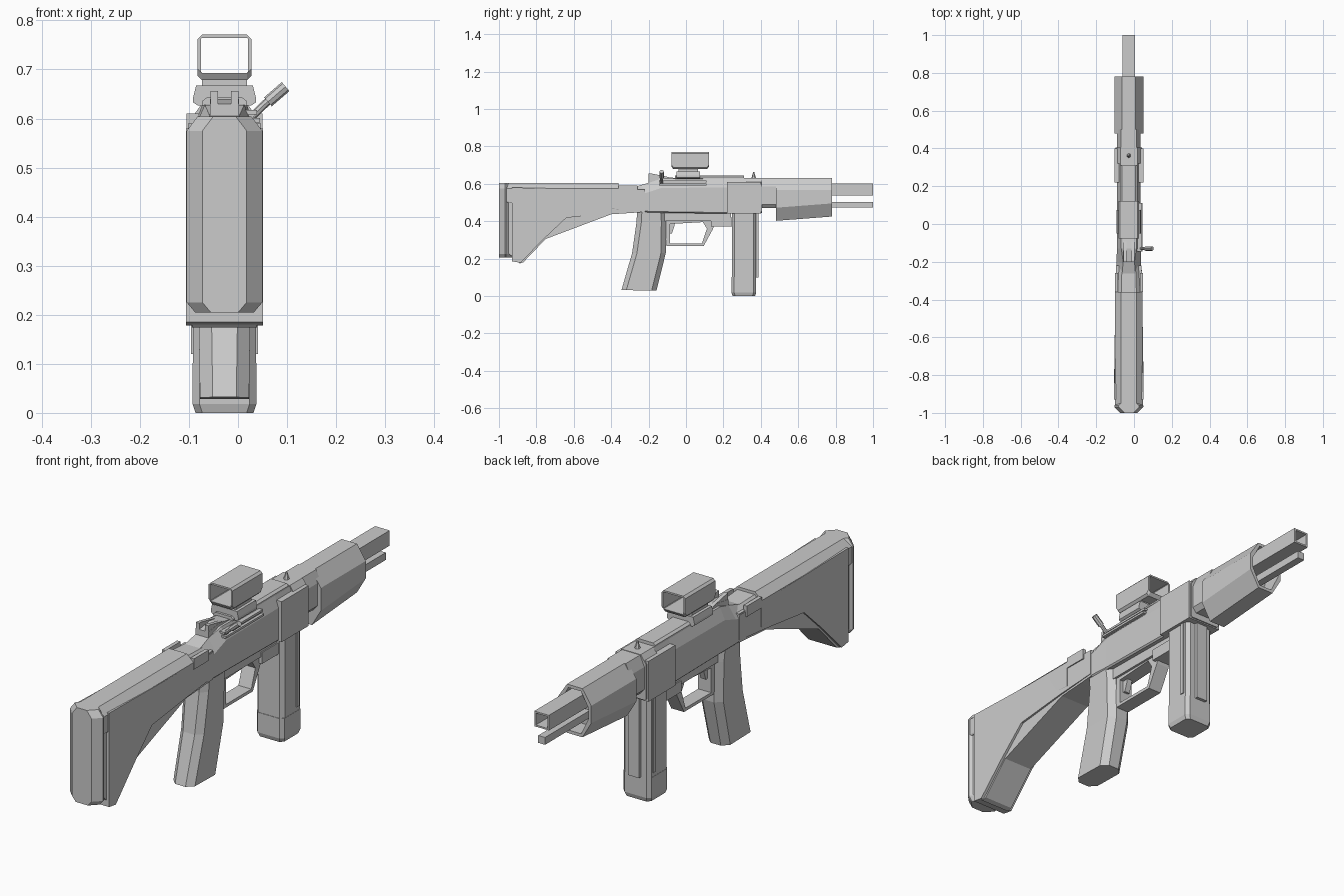
import bpy, bmesh
from mathutils import Vector

CX = -0.0275  # centre plane of the body


def loft(name, rings, cap=True, cyclic=False):
    bm = bmesh.new()
    vs = [[bm.verts.new(p) for p in r] for r in rings]
    n = len(rings[0])
    pairs = list(zip(vs, vs[1:])) + ([(vs[-1], vs[0])] if cyclic else [])
    for a, b in pairs:
        for i in range(n):
            j = (i + 1) % n
            bm.faces.new((a[i], a[j], b[j], b[i]))
    if cap and not cyclic:
        bm.faces.new(vs[0])
        bm.faces.new(vs[-1])
    bmesh.ops.recalc_face_normals(bm, faces=bm.faces)
    me = bpy.data.meshes.new(name)
    bm.to_mesh(me)
    bm.free()
    ob = bpy.data.objects.new(name, me)
    bpy.context.collection.objects.link(ob)
    return ob


def octo(y, z0, z1, hw, tf, td, bf, bd):
    """Upright eight-sided section: top flat/drop and bottom flat/rise."""
    half = [(bf, z0), (hw, z0 + bd), (hw, z1 - td), (tf, z1)]
    return [(CX + x, y, z) for x, z in half] + [(CX - x, y, z) for x, z in half[::-1]]


def plan(z, y0, y1, hw, c, shift=0.0):
    """Flat section with cut corners."""
    half = [(hw - c, y0), (hw, y0 + c), (hw, y1 - c), (hw - c, y1)]
    return [(CX + x, y, z + shift * (y - y0)) for x, y in half] + \
           [(CX - x, y, z + shift * (y - y0)) for x, y in half[::-1]]


def prism(name, pts, hw, cx=CX):
    """Side profile (y, z[, half width]) extruded across x."""
    w = [p[2] if len(p) > 2 else hw for p in pts]
    return loft(name, [[(cx + s * k, p[0], p[1]) for p, k in zip(pts, w)] for s in (-1, 1)])


def box(name, x0, x1, y0, y1, z0, z1):
    return prism(name, [(y0, z0), (y1, z0), (y1, z1), (y0, z1)], (x1 - x0) / 2, (x0 + x1) / 2)


def rod(name, a, b, r, n=8):
    a, b = Vector(a), Vector(b)
    bpy.ops.mesh.primitive_cylinder_add(vertices=n, radius=r, depth=(b - a).length, location=(a + b) / 2)
    ob = bpy.context.object
    ob.name = name
    ob.rotation_euler = (b - a).to_track_quat('Z', 'Y').to_euler()
    return ob


# Stock: butt pad, comb, core web and flared side flanks
loft("butt_pad", [plan(z, -1.0, -0.93, hw, 0.032) for z, hw in
                  ((0.205, 0.060), (0.225, 0.077), (0.575, 0.077), (0.604, 0.055))])
loft("stock_comb", [octo(-0.965, 0.50, 0.604, 0.074, 0.042, 0.03, 0.07, 0.005),
                    octo(-0.36, 0.46, 0.604, 0.072, 0.042, 0.03, 0.07, 0.005),
                    octo(-0.36, 0.46, 0.592, 0.070, 0.040, 0.03, 0.06, 0.005),
                    octo(-0.22, 0.46, 0.585, 0.066, 0.036, 0.03, 0.06, 0.005)])
prism("stock_core", [(-0.95, 0.58), (-0.22, 0.57), (-0.22, 0.45), (-0.28, 0.445), (-0.40, 0.437),
                     (-0.75, 0.305), (-0.87, 0.18), (-0.89, 0.174), (-0.95, 0.23)], 0.066)
prism("stock_flanks", [(-0.93, 0.58, 0.078), (-0.56, 0.572, 0.074), (-0.22, 0.565, 0.068),
                       (-0.22, 0.46, 0.068), (-0.40, 0.445, 0.072), (-0.64, 0.418, 0.075),
                       (-0.76, 0.305, 0.077), (-0.885, 0.178, 0.078), (-0.93, 0.185, 0.078)], 0.078)
for s in (-1, 1):
    x = CX + s * 0.066
    box("stock_clamp", x - 0.008, x + 0.008, -0.36, -0.26, 0.545, 0.59)

# Receiver and its neck
loft("receiver", [octo(y, a, b, hw, tf, 0.05, hw - 0.006, 0.006) for y, a, b, hw, tf in
                  ((-0.27, 0.45, 0.585, 0.066, 0.036), (-0.20, 0.447, 0.605, 0.065, 0.030),
                   (-0.13, 0.445, 0.628, 0.063, 0.040), (0.22, 0.44, 0.63, 0.062, 0.045),
                   (0.38, 0.445, 0.63, 0.062, 0.045))])
loft("front_neck", [octo(y, 0.47, 0.63, 0.062, 0.042, 0.045, 0.045, 0.02) for y in (0.36, 0.50)])
loft("front_collar", [octo(y, 0.445, 0.632, 0.07, 0.045, 0.035, 0.064, 0.006) for y in (0.32, 0.405)])
box("magazine_well", CX - 0.077, CX + 0.077, 0.22, 0.40, 0.44, 0.61)
box("trigger_housing", CX - 0.04, CX + 0.04, -0.12, 0.24, 0.40, 0.45)
box("magazine_catch", CX - 0.045, CX + 0.045, 0.135, 0.245, 0.372, 0.42)

# Handguard with a recessed front opening
h = lambda y, z0, d=0: octo(y, z0 + d, 0.63 - d, 0.077 - d, 0.036 - d / 2, 0.062, 0.036 - d / 2, 0.07)
loft("handguard", [h(0.48, 0.402), h(0.78, 0.425), h(0.78, 0.425, 0.013), h(0.70, 0.425, 0.013)])

# Square barrel with open bore, and the rod under it
b = lambda y, d=0: octo(y, 0.537 + d, 0.601 - d, 0.034 - d, 0.034 - d, 0.0001, 0.034 - d, 0.0001)
loft("barrel", [b(0.60), b(1.0), b(1.0, 0.007), b(0.85, 0.007)])
box("under_barrel_rod", CX - 0.016, CX + 0.016, 0.60, 1.0, 0.472, 0.503)

# Magazine with floor plate and front and side ribs
loft("magazine", [plan(z, 0.245, 0.375, 0.064, 0.014) for z in (0.10, 0.46)])
loft("magazine_floor", [plan(z, 0.243 + d, 0.375 - d, 0.065 - d, 0.014) for z, d in
                        ((0.0, 0.006), (0.018, 0.0), (0.102, 0.0))])
box("magazine_front_rib", CX - 0.025, CX + 0.025, 0.37, 0.388, 0.10, 0.45)
for s in (-1, 1):
    x = CX + s * 0.064
    box("magazine_side_rib", x - 0.004, x + 0.004, 0.335, 0.352, 0.12, 0.44)

# Raked pistol grip
loft("grip", [plan(z, y0, y1, hw, 0.026, sh) for z, y0, y1, hw, sh in
              ((0.032, -0.345, -0.158, 0.050, -0.02), (0.23, -0.288, -0.108, 0.053, 0),
               (0.40, -0.264, -0.106, 0.057, 0), (0.455, -0.262, -0.11, 0.060, 0))])

# Trigger guard loop and trigger
outer = [(-0.12, 0.41), (-0.105, 0.268), (0.095, 0.268), (0.145, 0.36), (0.16, 0.41)]
inner = [(-0.085, 0.385), (-0.085, 0.281), (0.085, 0.281), (0.112, 0.36), (0.09, 0.395)]
g = lambda p, s: [(CX + s * 0.03, y, z) for y, z in p]
loft("trigger_guard", [g(outer, -1), g(outer, 1), g(inner, 1), g(inner, -1)], cyclic=True)
prism("trigger", [(-0.085, 0.41), (-0.055, 0.41), (-0.063, 0.37), (-0.075, 0.335), (-0.086, 0.335)], 0.012)

# Top rail, rear notch sight and front post
loft("top_rail", [octo(y, 0.622, 0.643, 0.046, 0.036, 0.008, 0.036, 0.006) for y in (-0.06, 0.31)])
prism("rear_sight_base", [(-0.20, 0.605), (-0.13, 0.61), (-0.05, 0.63), (-0.13, 0.64), (-0.20, 0.63)], 0.03)
for s in (-1, 1):
    prism("rear_sight_ear", [(-0.20, 0.62), (-0.05, 0.625), (-0.12, 0.642), (-0.19, 0.656), (-0.20, 0.656)],
          0.008, CX + s * 0.021)
bpy.ops.mesh.primitive_cone_add(vertices=6, radius1=0.013, radius2=0.003, depth=0.035,
                                location=(CX, 0.362, 0.645))
bpy.context.object.name = "front_sight_post"

# Optic: clamp, neck and open rectangular housing
loft("optic_clamp", [octo(y, 0.627, 0.667, 0.064, 0.058, 0.024, 0.055, 0.006) for y in (-0.05, 0.075)])
box("optic_neck", CX - 0.046, CX + 0.046, -0.04, 0.065, 0.66, 0.688)
o = lambda y, z0, d, c: octo(y, z0 + d, 0.771 - d, 0.055 - d, 0.055 - d - c, c, 0.055 - d - c, c)
loft("optic_housing", [o(-0.077, 0.692, 0, 0.009), o(-0.068, 0.678, 0, 0.009), o(0.112, 0.678, 0, 0.009),
                       o(0.123, 0.692, 0, 0.009), o(0.123, 0.686, 0.007, 0.002),
                       o(-0.077, 0.686, 0.007, 0.002)], cyclic=True)

# Bolt slide on the right, with its angled handle
box("bolt_slide", CX + 0.045, CX + 0.072, -0.145, 0.11, 0.592, 0.601)
box("bolt_slide_upper", CX + 0.035, CX + 0.066, -0.145, 0.11, 0.608, 0.617)
box("bolt_slide_web", CX + 0.03, CX + 0.060, -0.14, 0.105, 0.59, 0.615)
rod("bolt_handle_stem", (0.02, -0.13, 0.596), (0.068, -0.13, 0.642), 0.008)
rod("bolt_handle_knob", (0.061, -0.13, 0.634), (0.097, -0.13, 0.665), 0.012)
